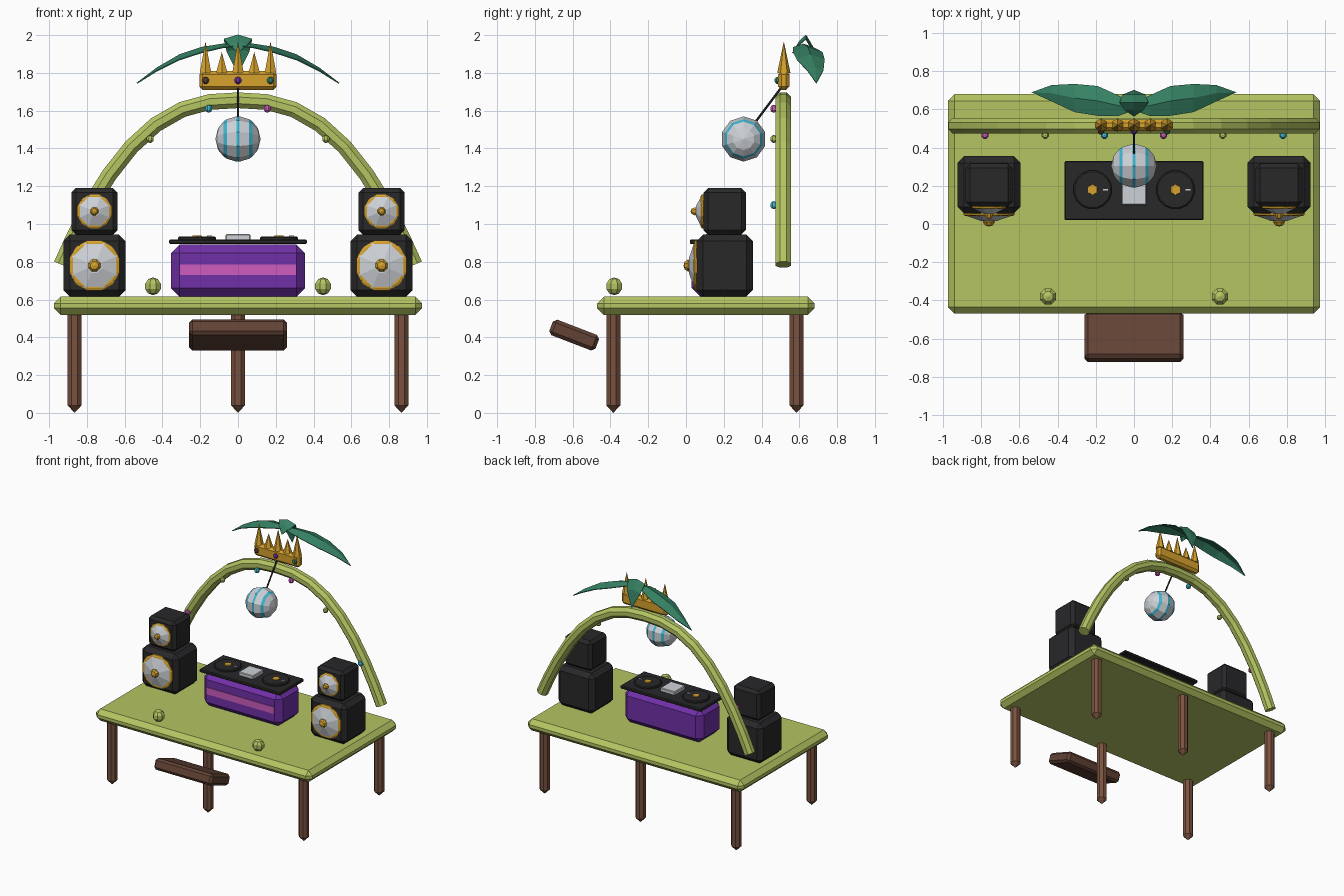
import bpy, bmesh, math
from mathutils import Vector, Matrix

if "Cube" in bpy.data.objects:
    bpy.data.objects.remove(bpy.data.objects["Cube"])


def material(name, r, g, b):
    m = bpy.data.materials.new(name)
    lin = [((c / 255 + 0.055) / 1.055) ** 2.4 for c in (r, g, b)]
    m.diffuse_color = (*lin, 1)
    m.use_nodes = True
    m.node_tree.nodes["Principled BSDF"].inputs["Base Color"].default_value = m.diffuse_color
    return m


LIME = material("lime green", 180, 197, 98)
LEAF = material("leaf green", 54, 130, 100)
WOOD = material("leg brown", 122, 82, 62)
DARK = material("dark brown", 98, 66, 53)
BLACK = material("black", 40, 40, 42)
WHITE = material("silver white", 205, 209, 214)
PURPLE = material("purple", 112, 48, 168)
PINK = material("pink", 205, 92, 190)
GOLD = material("gold", 214, 162, 44)
CYAN = material("cyan", 62, 186, 212)


def finish(name, bm, *mats):
    bmesh.ops.recalc_face_normals(bm, faces=bm.faces[:])
    me = bpy.data.meshes.new(name)
    bm.to_mesh(me)
    bm.free()
    for m in mats:
        me.materials.append(m)
    ob = bpy.data.objects.new(name, me)
    bpy.context.collection.objects.link(ob)
    return ob


def box(name, loc, size, mat, bevel=0.0, tilt=0.0):
    bm = bmesh.new()
    bmesh.ops.create_cube(bm, size=1, matrix=Matrix.Diagonal((*size, 1)))
    if bevel:
        bmesh.ops.bevel(bm, geom=bm.edges[:], offset=bevel, segments=1, affect='EDGES')
    bm.transform(Matrix.Translation(loc) @ Matrix.Rotation(tilt, 4, 'X'))
    return finish(name, bm, mat)


def lathe(name, loc, axis, profile, sides, *mats, bands=()):
    """Revolve (radius, height) points about an axis; bands = profile steps in 2nd colour."""
    bm = bmesh.new()
    rings = []
    for r, h in profile:
        if r == 0:
            rings.append([bm.verts.new((0, 0, h))] * sides)
        else:
            angles = [2 * math.pi * (i + 0.5) / sides for i in range(sides)]
            rings.append([bm.verts.new((r * math.cos(a), r * math.sin(a), h)) for a in angles])
    for k, (a, b) in enumerate(zip(rings, rings[1:])):
        for i in range(sides):
            j = (i + 1) % sides
            quad = list(dict.fromkeys((a[i], a[j], b[j], b[i])))
            bm.faces.new(quad).material_index = int(k in bands)
    for r in (rings[0], rings[-1]):
        if r[0] is not r[1]:
            bm.faces.new(r)
    bm.transform(Matrix.Translation(loc) @ Vector(axis).to_track_quat('Z', 'Y').to_matrix().to_4x4())
    return finish(name, bm, *mats)


def ball(name, loc, r, mat, n=8):
    prof = [(0 if k in (0, 5) else r * math.sin(math.pi * k / 5), -r * math.cos(math.pi * k / 5)) for k in range(6)]
    return lathe(name, loc, (0, 0, 1), prof, n, mat)


def leaf(name, mids, widths, side, drop):
    """Folded leaf: midrib with two lower edges."""
    bm = bmesh.new()
    rows = []
    for m, w in zip(mids, widths):
        m, s, d = Vector(m), Vector(side) * w, Vector((0, 0, -drop * w))
        rows.append([bm.verts.new(p) for p in (m - s + d, m, m + s + d)])
    for a, b in zip(rows, rows[1:]):
        for i in (0, 1):
            bm.faces.new((a[i], a[i + 1], b[i + 1], b[i]))
    bmesh.ops.remove_doubles(bm, verts=bm.verts[:], dist=0.001)
    ob = finish(name, bm, LEAF)
    mod = ob.modifiers.new("thickness", 'SOLIDIFY')
    mod.thickness, mod.offset = 0.006, 0
    return ob


UP, FRONT = (0, 0, 1), (0, -1, 0)

# Stage, legs and tilted step
box("stage_platform", (0, 0.105, 0.567), (1.95, 1.15, 0.096), LIME, 0.035)
for x in (-0.865, 0, 0.865):
    for y in (-0.385, 0.585):
        lathe("stage_leg", (x, y, 0), UP, [(0, 0), (0.04, 0.04), (0.04, 0.53)], 8, WOOD)
box("front_step", (0, -0.592, 0.412), (0.52, 0.262, 0.088), DARK, 0.018, math.radians(-21))
for x in (-0.45, 0.45):
    ball("stage_knob", (x, -0.38, 0.67), 0.047, LIME)


# Arch swept along a rounded curve
def arch_z(x):
    return 0.785 + 0.87 * (1 - (abs(x) / 0.935) ** 2.5)


bm = bmesh.new()
N, prev, first = 16, None, None
for k in range(N + 1):
    x = -0.935 * math.cos(math.pi * k / N) if k not in (0, N) else (-0.935 if k == 0 else 0.935)
    x = 0.5 * x + 0.5 * (-0.935 + 1.87 * k / N)
    e = 0.002
    t = Vector((2 * e, 0, arch_z(x + e) - arch_z(x - e))).normalized()
    nrm = Vector((-t.z, 0, t.x))
    ring = []
    for i in range(8):
        a = math.pi / 4 * (i + 0.5)
        p = Vector((x, 0.515, arch_z(x))) + 0.045 * (math.cos(a) * nrm + math.sin(a) * Vector((0, 1, 0)))
        ring.append(bm.verts.new(p))
    if prev:
        for i in range(8):
            bm.faces.new((prev[i], prev[(i + 1) % 8], ring[(i + 1) % 8], ring[i]))
    else:
        bm.faces.new(ring)
    prev = ring
bm.faces.new(prev)
finish("arch", bm, LIME)

# Coloured bulbs along the arch
for x, z, m in ((-0.78, 1.10, PINK), (-0.465, 1.45, LIME), (-0.155, 1.61, CYAN),
                (0.155, 1.61, PINK), (0.465, 1.45, LIME), (0.78, 1.10, CYAN)):
    ball("arch_bulb", (x, 0.465, z), 0.021, m)

# Stacked speakers: (height, box size, front y, cone radius)
for s in (-1, 1):
    for z, size, fy, r in ((0.78, (0.33, 0.30, 0.328), 0.055, 0.138), (1.067, (0.245, 0.225, 0.245), 0.092, 0.093)):
        x = s * 0.76
        k = r / 0.138
        box("speaker_box", (x, fy + size[1] / 2, z), size, BLACK, 0.035 * k)
        lathe("speaker_rim", (x, fy, z), FRONT, [(r, -0.01), (r, 0.008), (r * 0.9, 0.014)], 12, GOLD)
        lathe("speaker_cone", (x, fy, z), FRONT, [(r * 0.95, 0), (r * 0.93, 0.012), (r * 0.3, 0.04)], 8, WHITE)
        lathe("speaker_knob", (x, fy, z), FRONT,
              [(0.03 * k, 0.03), (0.034 * k, 0.045), (0.022 * k, 0.062), (0, 0.068)], 8, GOLD)

# Mixing desk
box("desk_body", (0, 0.175, 0.753), (0.71, 0.29, 0.275), PURPLE, 0.045)
box("desk_stripe", (0, 0.029, 0.757), (0.615, 0.008, 0.056), PINK)
box("desk_top", (0, 0.175, 0.906), (0.73, 0.31, 0.025), BLACK, 0.006)
box("mixer", (0, 0.17, 0.93), (0.132, 0.14, 0.032), WHITE, 0.005)
for x in (-0.217, 0.217):
    lathe("turntable", (x, 0.18, 0), UP, [(0.102, 0.915), (0.102, 0.928), (0.095, 0.934)], 16, BLACK)
    lathe("turntable_hub", (x, 0.18, 0), UP, [(0.03, 0.93), (0.028, 0.94)], 6, GOLD)
    box("turntable_mark", (x + 0.067, 0.18, 0.935), (0.026, 0.009, 0.006), WHITE)

# Striped hanging ball, lathed about x, and its cord
R, w = 0.12, 0.009
xs = [-0.12, -0.105]
for c in (-0.068, 0, 0.068):
    xs += [c - w, c + w]
xs += [0.105, 0.12]
lathe("hanging_ball", (0, 0.305, 1.45), (1, 0, 0),
      [(math.sqrt(max(0, R * R - x * x)), x) for x in xs], 10, WHITE, CYAN, bands=(2, 4, 6))
a, b = Vector((0, 0.36, 1.53)), Vector((0, 0.51, 1.73))
lathe("ball_cord", a, b - a, [(0.006, 0), (0.006, (b - a).length)], 6, BLACK)

# Crown with spikes and jewels
box("crown_band", (0, 0.518, 1.76), (0.41, 0.06, 0.1), GOLD, 0.018)
for i in range(-2, 3):
    top = 1.91 if i % 2 else 1.967
    lathe("crown_spike", (i * 0.086, 0.518, 0), UP, [(0.035, 1.80), (0.0, top)], 6, GOLD)
for x, m in ((-0.172, DARK), (0, PURPLE), (0.172, LEAF)):
    ball("crown_jewel", (x, 0.487, 1.76), 0.02, m)

# Leaves behind the crown
for s in (-1, 1):
    mids = [(0, 0.61, 1.945), (0.08, 0.62, 1.952), (0.19, 0.645, 1.935),
            (0.31, 0.66, 1.895), (0.43, 0.685, 1.825), (0.535, 0.69, 1.745)]
    leaf("side_leaf", [(s * x, y, z) for x, y, z in mids],
         (0.015, 0.052, 0.077, 0.073, 0.042, 0), (0, 1, 0), 0.35)
leaf("back_leaf", [(0, 0.565, 1.905), (0, 0.60, 1.965), (0, 0.635, 2.0), (0, 0.675, 1.93), (0, 0.70, 1.79)],
     (0, 0.05, 0.075, 0.06, 0), (1, 0, 0), 0.3)
